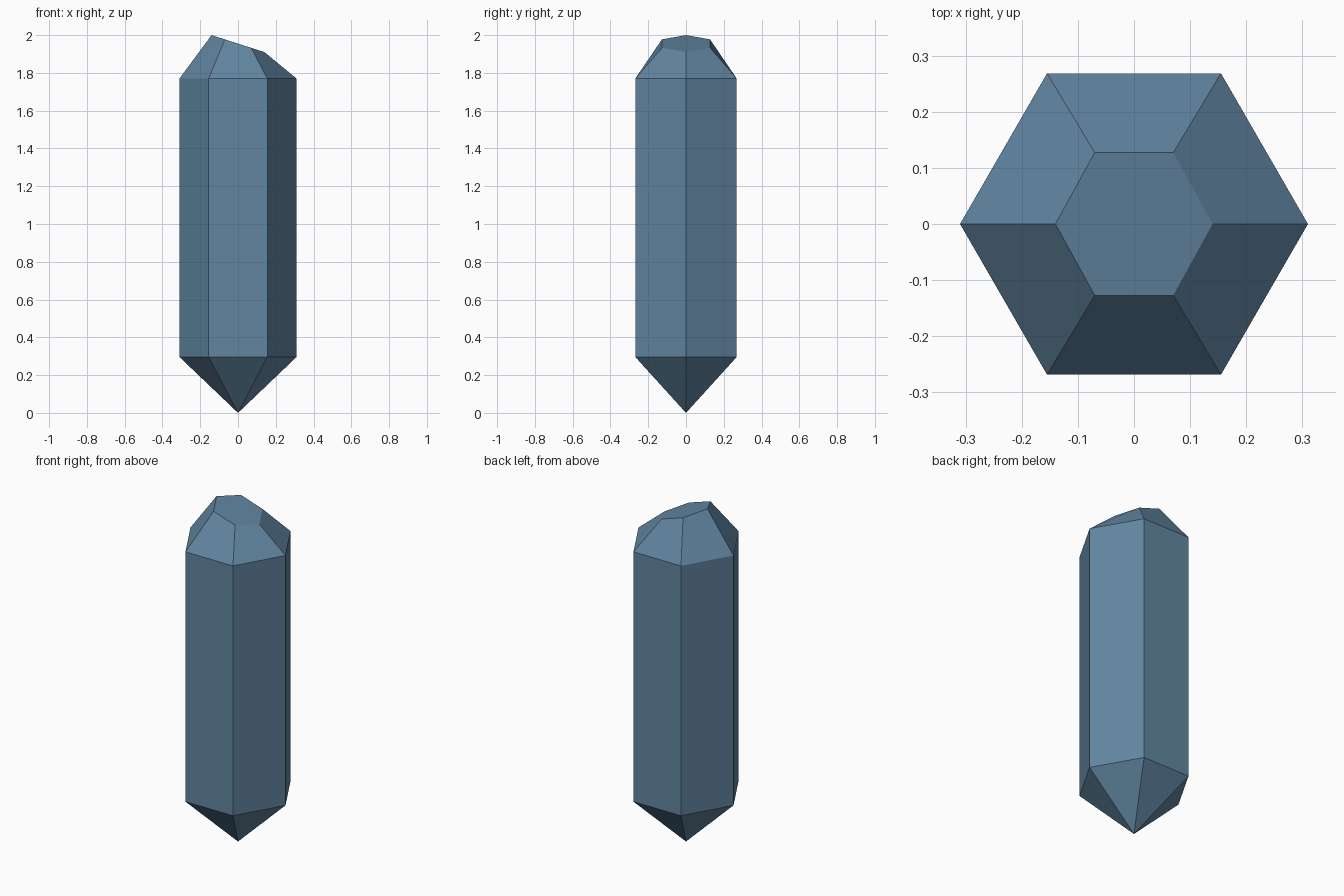
import bpy
import bmesh
from math import cos, sin, pi

SIDES = 6

cube = bpy.data.objects.get("Cube")
if cube:
    bpy.data.objects.remove(cube, do_unlink=True)

# Single slate blue material
blue = bpy.data.materials.new("slate_blue")
blue.use_nodes = True
colour = (0.12, 0.235, 0.355, 1)
blue.diffuse_color = colour
blue.node_tree.nodes["Principled BSDF"].inputs["Base Color"].default_value = colour

bm = bmesh.new()


def ring(rx, ry, height):
    """Hexagonal ring with corners on the x axis; height is a function of x."""
    points = []
    for i in range(SIDES):
        a = 2 * pi * i / SIDES
        x = rx * cos(a)
        points.append(bm.verts.new((x, ry * sin(a), height(x))))
    return points


def bridge(low, high):
    for i in range(SIDES):
        j = (i + 1) % SIDES
        bm.faces.new((low[i], low[j], high[j], high[i]))


# Prism shaft, tapered shoulder and slanted cap
lower = ring(0.31, 0.31, lambda x: 0.296)
upper = ring(0.31, 0.31, lambda x: 1.77)
cap = ring(0.14, 0.147, lambda x: 1.955 - 0.321 * x)
bridge(lower, upper)
bridge(upper, cap)
bm.faces.new(cap)

# Pointed base
tip = bm.verts.new((0, 0, 0))
for i in range(SIDES):
    bm.faces.new((tip, lower[(i + 1) % SIDES], lower[i]))

bmesh.ops.recalc_face_normals(bm, faces=bm.faces[:])
mesh = bpy.data.meshes.new("crystal")
bm.to_mesh(mesh)
bm.free()
mesh.materials.append(blue)
bpy.context.collection.objects.link(bpy.data.objects.new("crystal", mesh))
